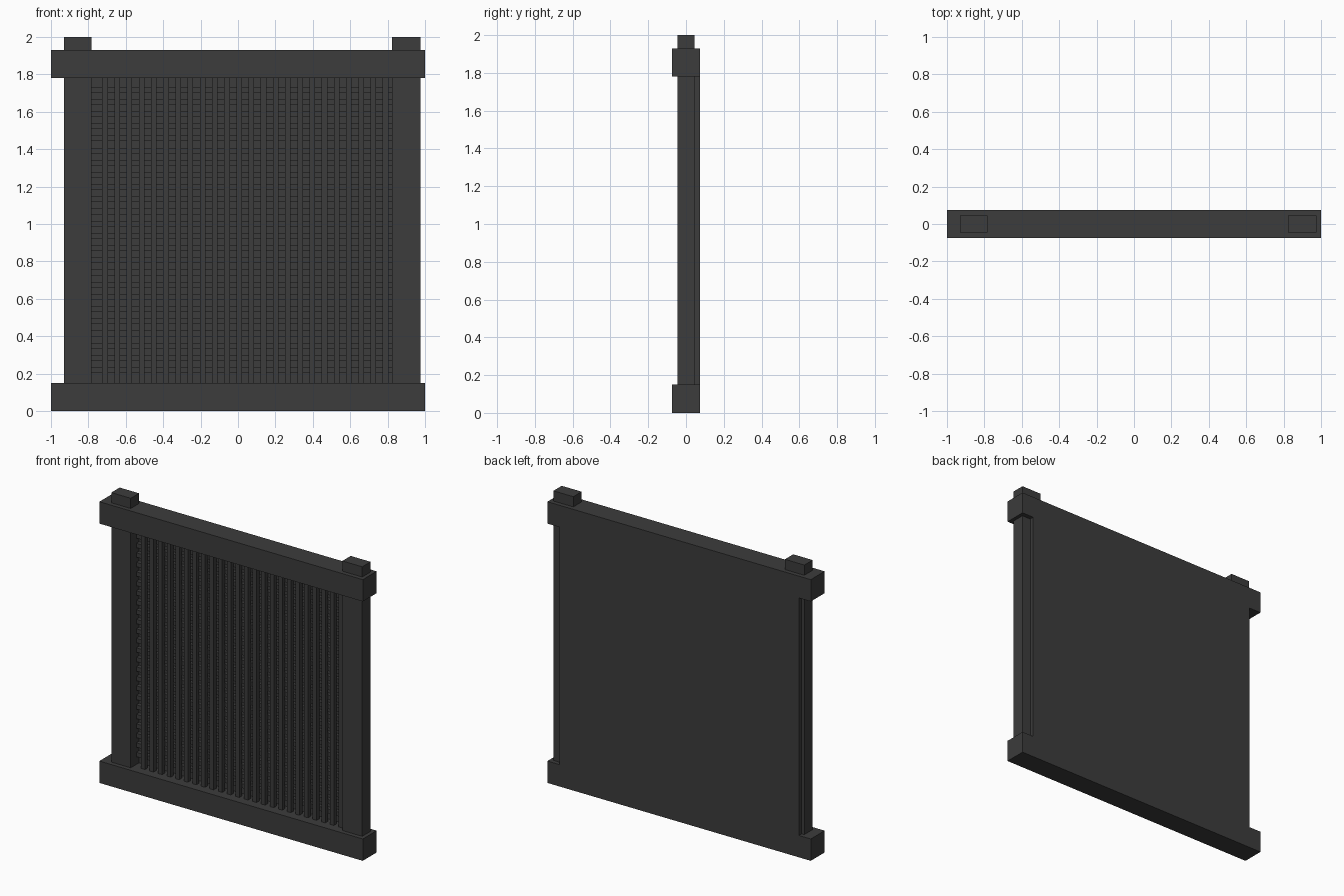
import bpy

# Remove the default cube
cube = bpy.data.objects.get("Cube")
if cube:
    bpy.data.objects.remove(cube, do_unlink=True)

# Single dark grey material
grey = bpy.data.materials.new("dark_grey")
grey.use_nodes = True
colour = (0.045, 0.045, 0.045, 1.0)
grey.diffuse_color = colour
grey.node_tree.nodes["Principled BSDF"].inputs["Base Color"].default_value = colour


def box(name, x, y, z):
    """Add a box from (min, max) extents on each axis."""
    bpy.ops.mesh.primitive_cube_add(size=1)
    obj = bpy.context.object
    obj.name = name
    for vert in obj.data.vertices:
        vert.co = [lo + (hi - lo) * (c + 0.5)
                   for c, (lo, hi) in zip(vert.co, (x, y, z))]
    obj.data.materials.append(grey)
    return obj


def repeat(obj, count, step):
    """Repeat a part at a constant offset."""
    arr = obj.modifiers.new("repeat", "ARRAY")
    arr.count = count
    arr.use_relative_offset = False
    arr.use_constant_offset = True
    arr.constant_offset_displace = step


half_depth = 0.075
post_depth = 0.045
beam = 0.15
top = 1.93
pitch = 0.0652
bar = 0.03
bars = 24
inner_left, inner_right = -0.783, 0.824

# Horizontal beams
for name, z in (("bottom_beam", 0), ("top_beam", top - beam)):
    box(name, (-1, 1), (-half_depth, half_depth), (z, z + beam))

# Upright posts, whose ends stand proud of the top beam
uprights = (("right_post", (-0.93, inner_left)), ("left_post", (inner_right, 0.975)))
for name, x in uprights:
    box(name, x, (-post_depth, post_depth), (beam / 2, 2))

# Solid sheet behind the lattice
box("back_panel", (-0.91, 0.91), (post_depth, half_depth), (beam, top - beam))

# Lattice: upright bars in front, cross bars behind
first_x, first_z = -0.726, 0.204
upright = box("lattice_uprights", (first_x, first_x + bar),
              (-bar / 2, bar / 2), (beam, top - beam))
repeat(upright, bars, (pitch, 0, 0))
cross = box("lattice_cross_bars", (inner_left, inner_right),
            (bar / 2, post_depth), (first_z, first_z + bar))
repeat(cross, bars, (0, 0, pitch))
